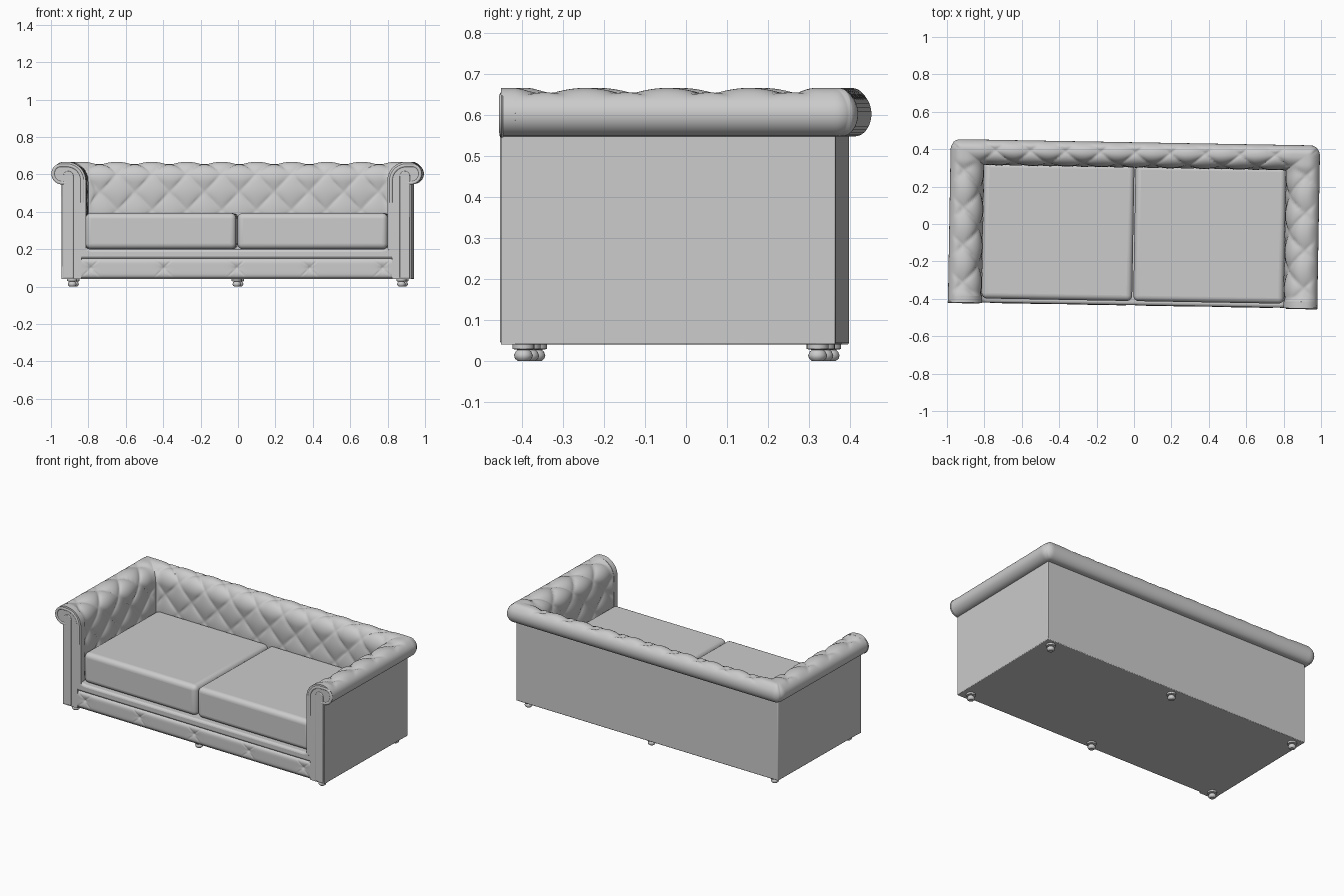
import bpy, bmesh, math
from mathutils import Vector

if "Cube" in bpy.data.objects:
    bpy.data.objects.remove(bpy.data.objects["Cube"])

YAW = math.radians(-1)          # whole sofa is turned slightly
XI, YI, KB = 0.825, 0.315, 0.75  # inner arm face, inner back face, back thickness ratio
YF = -0.43                      # front of the arms
AMP, T_TOP = 0.019, 0.50        # tuft height, profile length at the top button row


def add(name, bm, bevel=0, seg=3, angle=40):
    bmesh.ops.recalc_face_normals(bm, faces=bm.faces)
    me = bpy.data.meshes.new(name)
    bm.to_mesh(me)
    bm.free()
    ob = bpy.data.objects.new(name, me)
    bpy.context.collection.objects.link(ob)
    if bevel:
        m = ob.modifiers.new("bevel", 'BEVEL')
        m.width, m.segments, m.limit_method = bevel, seg, 'ANGLE'
    ob.rotation_euler.z = YAW
    bpy.ops.object.select_all(action='DESELECT')
    ob.select_set(True)
    bpy.context.view_layer.objects.active = ob
    bpy.ops.object.shade_smooth_by_angle(angle=math.radians(angle))
    return ob


def box(name, lo, hi, bevel=0.004, seg=2):
    bm = bmesh.new()
    bmesh.ops.create_cube(bm, size=1)
    for v in bm.verts:
        v.co = Vector([(a + b) / 2 + c * (b - a) for a, b, c in zip(lo, hi, v.co)])
    return add(name, bm, bevel, seg)


def plate(name, pts, y0, y1, bevel=0.006):
    # x,z outline extruded along y
    bm = bmesh.new()
    f = bm.faces.new([bm.verts.new((x, y0, z)) for x, z in pts])
    r = bmesh.ops.extrude_face_region(bm, geom=[f])
    for v in r['geom']:
        if isinstance(v, bmesh.types.BMVert):
            v.co.y = y1
    return add(name, bm, bevel)


def skin(bm, rows):
    g = [[bm.verts.new(p) for p in r] for r in rows]
    for a, b in zip(g, g[1:]):
        for i in range(len(a) - 1):
            bm.faces.new((a[i], a[i + 1], b[i + 1], b[i]))


def step(a, b, x):
    x = min(1, max(0, (x - a) / (b - a)))
    return x * x * (3 - 2 * x)


def profile(t):
    # inner face, quarter turn, short flat, rolled edge: returns u, z, normal u, normal z
    if t < 0.365:
        return 0, 0.2 + t, -1, 0
    t -= 0.365
    r = 0.083
    if t < r * math.pi / 2:
        a = t / r
        return r - r * math.cos(a), 0.565 + r * math.sin(a), -math.cos(a), math.sin(a)
    t -= r * math.pi / 2
    if t < 0.025:
        return r + t, 0.648, 0, 1
    t -= 0.025
    r = 0.045
    if t < r * math.pi:
        a = t / r
        return 0.108 + r * math.sin(a), 0.603 + r * math.cos(a), math.sin(a), math.cos(a)
    return 0.108 - (t - r * math.pi), 0.558, 0, -1


T_END = 0.365 + 0.083 * math.pi / 2 + 0.025 + 0.045 * math.pi + 0.04


def puffed(t, h):
    # displace the profile by tuft height h; the outer roll stays plain
    h += (0.5 - h) * step(T_TOP + 0.01, T_TOP + 0.06, t)
    u, z, nu, nz = profile(t)
    return u + nu * h * AMP, z + nz * h * AMP


def tuft(a, t):
    b = (t - T_TOP) / 0.194
    return abs(math.sin(math.pi * (a + b)) * math.sin(math.pi * (a - b))) ** 0.45


def round_corner(x, y):
    dx, dy = abs(x) - 0.935, y - 0.382
    if dx > 0 and dy > 0:
        k = max(dx, dy) / math.hypot(dx, dy)
        x, y = math.copysign(0.935 + dx * k, x), 0.382 + dy * k
    return x, y


# tufted lining and rolled top of the back and both arms, mitred at the corners
NT = 84
ts = [T_END * i / NT for i in range(NT + 1)]
bm = bmesh.new()
rows = []
for i in range(221):
    f = -1 + 2 * i / 220
    row = []
    for t in ts:
        u = profile(t)[0]
        x = f * (XI + u)
        w = max(step(0.79, 0.86, abs(x)), step(0.05, 0, (1 - abs(f)) * XI))
        h = tuft(x / 0.187, t)
        u, z = puffed(t, h + (1 - h) * w)
        row.append((*round_corner(f * (XI + u), YI + KB * u), z))
    rows.append(row)
skin(bm, rows)
for s in (-1, 1):
    rows = []
    for i in range(91):
        f = i / 90
        row = []
        for t in ts:
            u = profile(t)[0]
            y = YF + f * (YI + KB * u - YF)
            w = max(step(0.28, 0.34, y), step(0.05, 0, (1 - f) * 0.75), step(-0.37, -0.41, y))
            h = tuft((y - 0.07) / 0.2, t)
            u, z = puffed(t, h + (1 - h) * w)
            row.append((*round_corner(s * (XI + u), YF + f * (YI + KB * u - YF)), z))
        rows.append(row)
    skin(bm, rows)
bmesh.ops.remove_doubles(bm, verts=bm.verts, dist=0.0002)
add("tufted_back_and_arms", bm, angle=60)

# plain outer body
box("base", (-0.93, -0.415, 0.042), (0.93, 0.378, 0.2))
box("back_panel", (-0.935, 0.33, 0.04), (0.935, 0.382, 0.58))
box("bottom_panel", (-0.935, -0.425, 0.04), (0.935, 0.382, 0.06))
for s, side in ((-1, "left"), (1, "right")):
    xs = sorted((s * 0.85, s * 0.935))
    box(side + "_arm_panel", (xs[0], YF, 0.04), (xs[1], 0.382, 0.58))

    # scroll-shaped arm front, its piping and narrow facing
    edge = [puffed(T_END * i / 50, 1) for i in range(51) if T_END * i / 50 < T_END - 0.04]
    outline = [(s * (XI + u), z) for u, z in edge]
    outline += [(s * 0.935, 0.55), (s * 0.935, 0.04), (s * 0.83, 0.04), (s * 0.83, 0.19)]
    plate(side + "_arm_front", outline, -0.436, -0.40)
    face = [(0.872, 0.045), (0.927, 0.045)]
    face += [(0.8995 + 0.0275 * math.cos(a), 0.59 + 0.0275 * math.sin(a))
             for a in [math.pi * k / 12 for k in range(13)]]
    plate(side + "_arm_facing", [(s * x, z) for x, z in face], -0.439, -0.42, 0.004)
    bm = bmesh.new()
    path = [puffed(0.25 + (T_END - 0.27) * i / 40, 0.3) for i in range(41)]
    rings = []
    for j, (u, z) in enumerate(path):
        n = profile(0.25 + (T_END - 0.27) * j / 40)
        cu, cz = u - n[2] * 0.006, z - n[3] * 0.006
        rings.append([(s * (XI + cu + n[2] * 0.009 * math.cos(a)), -0.434 + 0.006 * math.sin(a),
                       cz + n[3] * 0.009 * math.cos(a)) for a in [math.tau * k / 10 for k in range(11)]])
    skin(bm, rings)
    bmesh.ops.remove_doubles(bm, verts=bm.verts, dist=0.0001)
    add(side + "_arm_piping", bm)

    # seat cushion
    xs = sorted((s * 0.003, s * 0.808))
    box(side + "_seat_cushion", (xs[0], -0.412, 0.2), (xs[1], 0.32, 0.393), 0.03, 6)

# smooth U-shaped frame around the seat front
half = [(0.87, 0.15), (0.87, 0.57), (0.845, 0.6), (0.818, 0.57)]
half += [(0.778 + 0.04 * math.cos(a), 0.24 - 0.04 * math.sin(a))
         for a in [math.pi / 2 * k / 6 for k in range(7)]]
plate("seat_frame", half + [(-x, z) for x, z in reversed(half)], -0.434, -0.38, 0.014)

# buttoned front rail
bm = bmesh.new()
rows = []
for i in range(349):
    x = -0.87 + 1.74 * i / 348
    dx = abs(x - 0.39 * round(x / 0.39))
    row = []
    for j in range(25):
        v = -1 + 2 * j / 24
        z = 0.0965 + 0.0545 * v
        dz = abs(z - 0.1)
        r = math.hypot(dx, dz)
        fold = math.exp(-abs(dx - dz) / 0.005) * step(0.075, 0.02, r) * 0.008
        dip = max(fold, 0.014 * math.exp(-r / 0.015))
        row.append((x, -0.42 - 0.016 * (1 - v ** 6) + dip, z))
    rows.append(row)
skin(bm, rows)
add("front_rail", bm, angle=60)

# turned feet
turn = [(0, 0), (0.014, 0), (0.021, 0.006), (0.023, 0.014), (0.019, 0.023), (0.014, 0.027),
        (0.027, 0.029), (0.027, 0.041), (0, 0.041)]
for y, row in ((-0.382, "front"), (0.337, "back")):
    for x, col in ((-0.88, "left"), (0, "middle"), (0.88, "right")):
        bm = bmesh.new()
        skin(bm, [[(x + r * math.cos(math.tau * k / 20), y + r * math.sin(math.tau * k / 20), z)
                   for k in range(21)] for r, z in turn])
        bmesh.ops.remove_doubles(bm, verts=bm.verts, dist=0.0001)
        add(f"{row}_{col}_foot", bm)
